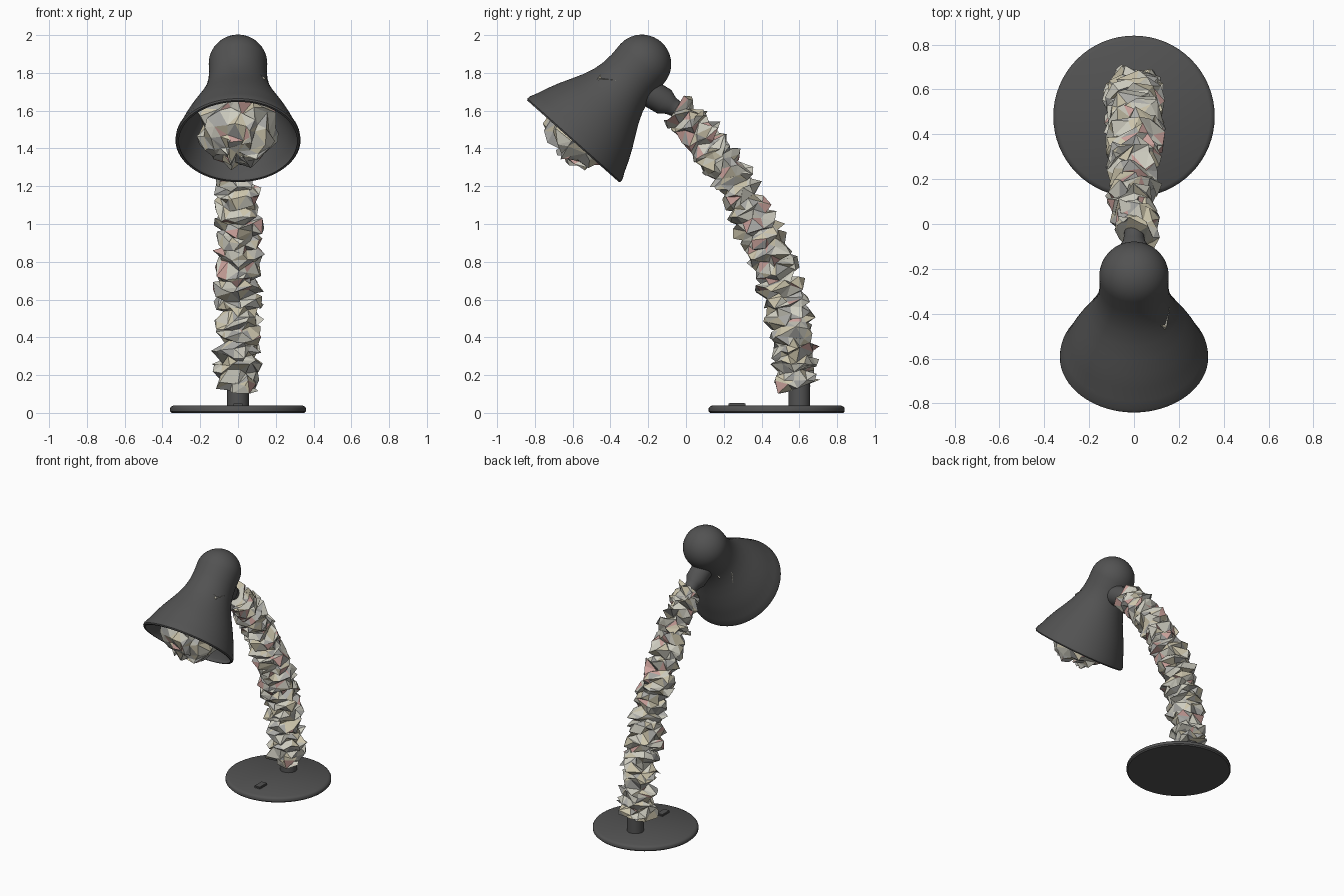
import bpy, bmesh, math, random
from mathutils import Vector, Matrix
from mathutils.geometry import interpolate_bezier

if "Cube" in bpy.data.objects:
    bpy.data.objects.remove(bpy.data.objects["Cube"])

random.seed(7)


def material(name, rgb):
    m = bpy.data.materials.new(name)
    m.diffuse_color = (*rgb, 1)
    m.use_nodes = True
    m.node_tree.nodes["Principled BSDF"].inputs["Base Color"].default_value = m.diffuse_color
    return m


DARK = material("dark_metal", (0.085, 0.085, 0.085))
FLAKES = [material("pale", (0.62, 0.61, 0.53)), material("stone", (0.42, 0.42, 0.40)),
          material("straw", (0.62, 0.57, 0.42)), material("rose", (0.60, 0.36, 0.33))]


def finish(name, bm, mats, smooth=True):
    bmesh.ops.recalc_face_normals(bm, faces=bm.faces)
    me = bpy.data.meshes.new(name)
    bm.to_mesh(me)
    bm.free()
    ob = bpy.data.objects.new(name, me)
    bpy.context.collection.objects.link(ob)
    for m in mats:
        me.materials.append(m)
    if smooth:
        bpy.ops.object.select_all(action='DESELECT')
        ob.select_set(True)
        bpy.context.view_layer.objects.active = ob
        bpy.ops.object.shade_smooth_by_angle(angle=math.radians(35))
    return ob


def skin(bm, rings, caps=True):
    n = len(rings[0])
    for a, b in zip(rings, rings[1:]):
        for i in range(n):
            j = (i + 1) % n
            bm.faces.new((a[i], a[j], b[j], b[i]))
    if caps:
        bm.faces.new(rings[0])
        bm.faces.new(rings[-1])


def frame(origin, axis):
    # local z runs along the axis, local x stays level
    z = Vector(axis).normalized()
    x = Vector((1, 0, 0))
    y = z.cross(x)
    return Matrix.Translation(origin) @ Matrix((x, y, z)).transposed().to_4x4()


def ring(bm, mat, r, h, n, jitter=0.0, turn=0.0):
    vs = []
    for i in range(n):
        a = math.tau * (i + turn) / n
        p = mat @ Vector((r * math.cos(a), r * math.sin(a), h))
        vs.append(bm.verts.new(p + Vector([random.uniform(-jitter, jitter) for _ in range(3)])))
    return vs


def lathe(name, profile, mat, n=48):
    bm = bmesh.new()
    skin(bm, [ring(bm, mat, r, h, n) for r, h in profile])
    return finish(name, bm, [DARK])


def jagged(name, sections, n, jitter):
    # flat-faced, crumpled surface from (matrix, radius, height) sections
    bm = bmesh.new()
    skin(bm, [ring(bm, m, r, h, n, jitter, 0.5 * (k % 2)) for k, (m, r, h) in enumerate(sections)])
    bmesh.ops.triangulate(bm, faces=bm.faces)
    for f in bm.faces:
        f.material_index = random.choices(range(4), (6, 3, 3, 1))[0]
    return finish(name, bm, FLAKES, smooth=False)


# base disc, switch and post
up = frame((0, 0.48, 0), (0, 0, 1))
lathe("base", [(0.352, 0), (0.36, 0.008), (0.36, 0.024), (0.355, 0.032), (0.34, 0.04)], up, 64)
bm = bmesh.new()
bmesh.ops.create_cube(bm, size=1, matrix=Matrix.Translation((0, 0.27, 0.042))
                      @ Matrix.Diagonal((0.05, 0.09, 0.022, 1)))
bmesh.ops.bevel(bm, geom=bm.edges[:], offset=0.004, segments=2, affect='EDGES')
finish("switch", bm, [DARK])
lathe("post", [(0.057, 0.03), (0.057, 0.20)], frame((0, 0.60, 0), (0, 0, 1)), 32)

# crumpled flexible neck
path = interpolate_bezier(Vector((0, 0.585, 0.13)), Vector((0, 0.59, 0.62)),
                          Vector((0, 0.33, 1.22)), Vector((0, -0.045, 1.61)), 57)
sections = []
for k, p in enumerate(path):
    d = path[min(k + 1, 56)] - path[max(k - 1, 0)]
    r = (0.085, 0.118, 0.118)[k % 3] * (1 - 0.22 * (k / 56) ** 3)
    sections.append((frame(p, d), r, 0))
jagged("flexible_neck", sections, 11, 0.03)

# joint between neck and shade
lathe("joint", [(0.04, -0.02), (0.045, 0.04), (0.05, 0.07), (0.072, 0.11), (0.075, 0.26)],
      frame((0, -0.02, 1.59), (0, -0.19, 0.115)), 24)

# hollow bell shade with a round top
axis = frame((0, -0.598, 1.438), (0, 0.665, 0.747))
dome = [(0.155 * math.cos(a), 0.55 + 0.153 * math.sin(a))
        for a in [math.radians(t) for t in range(0, 90, 9)]] + [(0.004, 0.703)]
bell = [(0.325, 0), (0.331, 0.008), (0.329, 0.025), (0.312, 0.06), (0.288, 0.12), (0.26, 0.18),
        (0.228, 0.24), (0.197, 0.30), (0.172, 0.36), (0.158, 0.42), (0.153, 0.48)]
inner = [(max(r - 0.014, 0.002), h) for r, h in (bell[1:] + dome)[::-1] if h < 0.6]
inner = [(0.002, 0.60)] + inner + [(0.313, 0.0)]
bm = bmesh.new()
rings = [ring(bm, axis, r, h, 64) for r, h in inner + bell + dome]
skin(bm, rings)
finish("shade", bm, [DARK])

# crumpled bulb inside the shade
bulb = [(0.04, -0.085), (0.10, -0.075), (0.15, -0.045), (0.185, 0.0), (0.20, 0.05), (0.205, 0.10),
        (0.20, 0.15), (0.19, 0.20), (0.175, 0.25), (0.16, 0.30), (0.15, 0.35), (0.135, 0.40),
        (0.12, 0.45), (0.08, 0.50)]
jagged("bulb", [(axis, r, h) for r, h in bulb], 18, 0.03)
